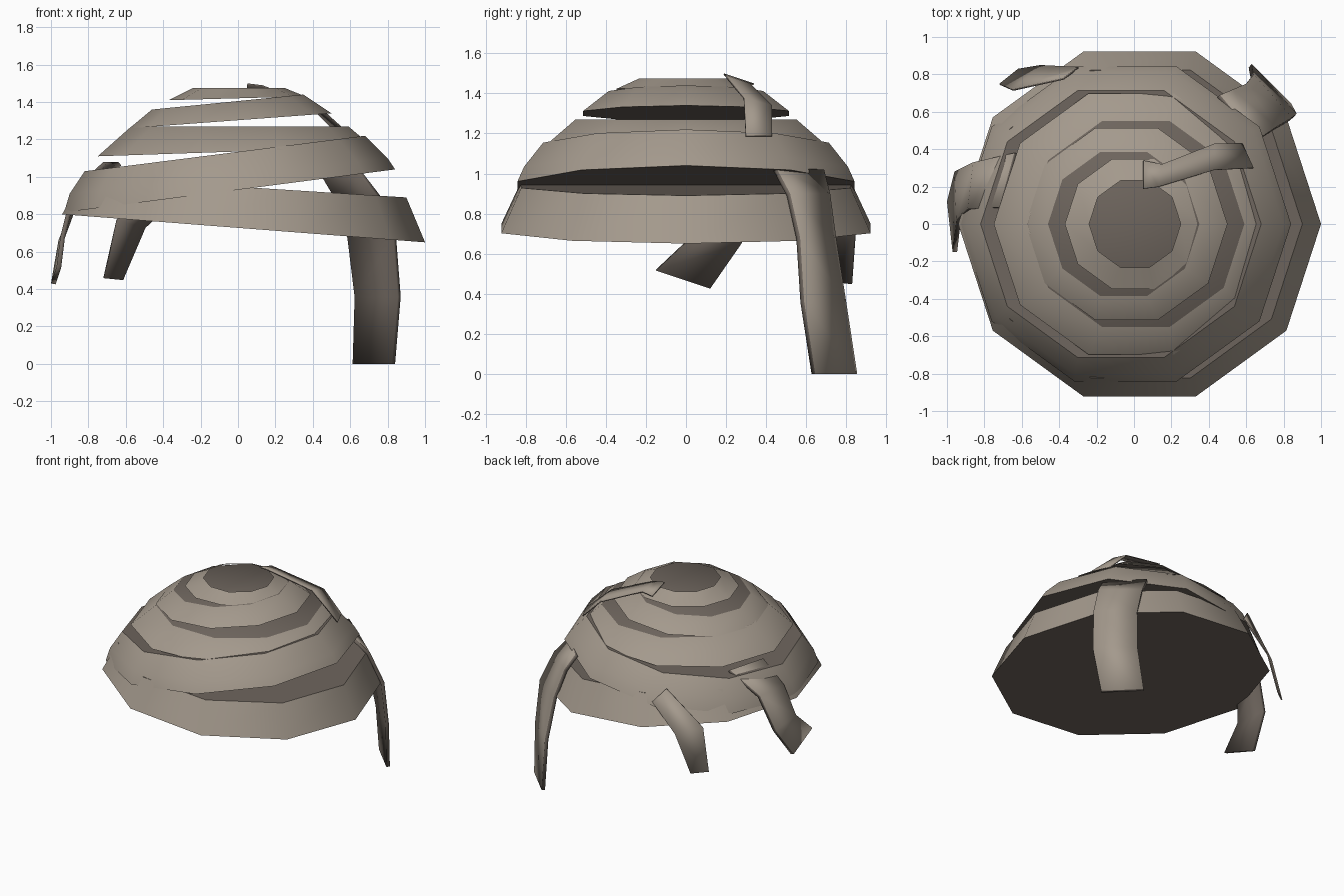
import bpy, bmesh, math
from mathutils import Vector

cube = bpy.data.objects.get("Cube")
if cube:
    bpy.data.objects.remove(cube, do_unlink=True)


def make_material(name, color):
    mat = bpy.data.materials.new(name)
    mat.use_nodes = True
    mat.diffuse_color = (*color, 1)
    mat.node_tree.nodes["Principled BSDF"].inputs["Base Color"].default_value = (*color, 1)
    return mat


cloth = make_material("cloth", (0.37, 0.32, 0.265))
inner_cloth = make_material("inner_cloth", (0.155, 0.13, 0.11))
SIDES = 10


def finish(bm, name):
    mesh = bpy.data.meshes.new(name)
    bm.to_mesh(mesh)
    bm.free()
    obj = bpy.data.objects.new(name, mesh)
    bpy.context.collection.objects.link(obj)
    mesh.materials.append(cloth)
    mesh.materials.append(inner_cloth)
    bpy.ops.object.select_all(action="DESELECT")
    obj.select_set(True)
    bpy.context.view_layer.objects.active = obj
    bpy.ops.object.shade_smooth_by_angle(angle=math.radians(45))
    return obj


def band(name, levels, capped=True):
    """Tilted ten-sided wrap; each level is (left x, left z, right x, right z)."""
    bm = bmesh.new()
    rings = []
    for xl, zl, xr, zr in levels:
        ring = []
        for k in range(SIDES):
            a = math.tau * k / SIDES
            t = (1 + math.cos(a)) / 2
            ring.append(bm.verts.new((xl + (xr - xl) * t,
                                      (xr - xl) / 2 * math.sin(a),
                                      zl + (zr - zl) * t)))
        rings.append(ring)
    for low, high in zip(rings, rings[1:]):
        for k in range(SIDES):
            n = (k + 1) % SIDES
            bm.faces.new((low[k], low[n], high[n], high[k]))
    if capped:
        for ring in (rings[0][::-1], rings[-1]):
            bm.faces.new(ring).material_index = 1
    return finish(bm, name)


def strip(name, edge_a, edge_b, thickness=0.025):
    """Loose end of cloth spanned between two edge paths."""
    bm = bmesh.new()
    a = [bm.verts.new(p) for p in edge_a]
    b = [bm.verts.new(p) for p in edge_b]
    for i in range(len(a) - 1):
        bm.faces.new((a[i], b[i], b[i + 1], a[i + 1]))
    # Outer side faces away from the middle of the wrap
    bm.normal_update()
    centre = Vector((0, 0, 0.5))
    if sum(f.normal.dot(f.calc_center_median() - centre) for f in bm.faces) < 0:
        bmesh.ops.reverse_faces(bm, faces=bm.faces[:])
    obj = finish(bm, name)
    mod = obj.modifiers.new("thickness", "SOLIDIFY")
    mod.thickness = thickness
    mod.offset = -1
    mod.material_offset = 1
    mod.material_offset_rim = 1


# Stacked wraps, tilted alternately
band("bottom_wrap", [(-0.94, 0.80, 1.0, 0.65), (-0.83, 1.0, 0.9, 0.89)])
band("second_wrap", [(-0.93, 0.81, 0.84, 1.04), (-0.90, 0.91, 0.80, 1.10),
                     (-0.82, 1.03, 0.68, 1.22)])
band("third_wrap", [(-0.75, 1.11, 0.72, 1.16), (-0.57, 1.27, 0.59, 1.27)])
band("fourth_wrap", [(-0.58, 1.26, 0.50, 1.34), (-0.46, 1.36, 0.35, 1.44)])
band("top_wrap", [(-0.37, 1.41, 0.36, 1.43), (-0.24, 1.475, 0.25, 1.475)], capped=False)

# Loose hanging ends
strip("long_left_strip",
      [(0.66, 0.45, 1.03), (0.76, 0.52, 0.9), (0.845, 0.57, 0.68), (0.87, 0.59, 0.36), (0.84, 0.645, 0)],
      [(0.46, 0.69, 1.02), (0.53, 0.72, 0.9), (0.60, 0.75, 0.68), (0.64, 0.80, 0.36), (0.63, 0.855, 0)])
strip("back_strip",
      [(-0.30, 0.84, 0.92), (-0.50, 0.85, 0.73), (-0.62, 0.83, 0.45)],
      [(-0.38, 0.78, 1.02), (-0.65, 0.72, 0.77), (-0.72, 0.75, 0.46)], 0.01)
strip("right_strip",
      [(-0.64, 0.38, 1.08), (-0.86, 0.33, 0.92), (-0.96, 0.28, 0.66), (-1.0, 0.12, 0.43)],
      [(-0.72, 0.09, 1.08), (-0.89, 0.08, 0.92), (-0.95, 0.02, 0.68), (-0.97, -0.15, 0.52)])
strip("top_strip",
      [(0.05, 0.34, 1.45), (0.15, 0.32, 1.45), (0.43, 0.43, 1.34), (0.58, 0.43, 1.19)],
      [(0.05, 0.19, 1.5), (0.13, 0.20, 1.49), (0.43, 0.29, 1.38), (0.64, 0.30, 1.19)], 0.008)
